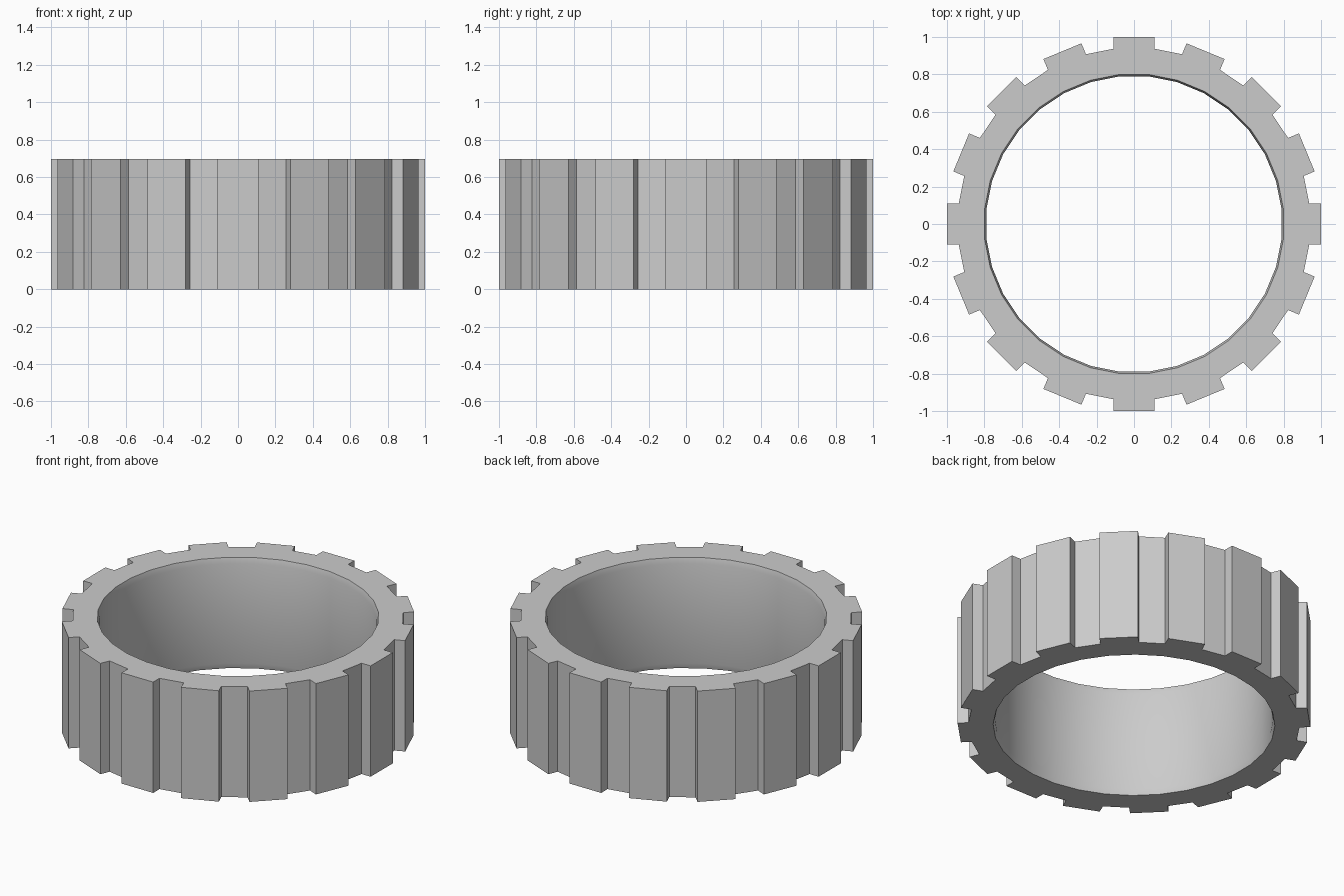
import bpy, bmesh, math

if "Cube" in bpy.data.objects:
    bpy.data.objects.remove(bpy.data.objects["Cube"])

TEETH, HEIGHT = 16, 0.697
HALF_W, R_TIP, R_ROOT = 0.11, 1.0, 0.937
R_RIM, R_BORE, LIP = 0.803, 0.793, 0.035
bm = bmesh.new()


def point(angle, radial, side, z):
    c, s = math.cos(angle), math.sin(angle)
    return bm.verts.new((radial * c - side * s, radial * s + side * c, z))


def outer_loop(z):
    # four corners per tooth: root, tip, tip, root
    return [point(2 * math.pi * i / TEETH, r, w, z) for i in range(TEETH)
            for r, w in ((R_ROOT, -HALF_W), (R_TIP, -HALF_W),
                         (R_TIP, HALF_W), (R_ROOT, HALF_W))]


def inner_loop(radius, z):
    n = TEETH * 2
    return [point(2 * math.pi * (k - 0.5) / n, radius, 0, z) for k in range(n)]


def bridge(a, b):
    n = len(a)
    for i in range(n):
        j = (i + 1) % n
        bm.faces.new((a[i], a[j], b[j], b[i]))


# toothed outer wall
bottom, top = outer_loop(0), outer_loop(HEIGHT)
bridge(bottom, top)

# bore with slightly flared lips
bore = [inner_loop(r, z) for r, z in ((R_RIM, 0), (R_BORE, LIP),
                                      (R_BORE, HEIGHT - LIP), (R_RIM, HEIGHT))]
for a, b in zip(bore, bore[1:]):
    bridge(b, a)

# flat end faces: tooth blocks plus the ring beneath them
for outer, inner in ((bottom, bore[0]), (top, bore[-1])):
    for i in range(TEETH):
        bm.faces.new(outer[4 * i:4 * i + 4])
    roots = [v for i, v in enumerate(outer) if i % 4 in (0, 3)]
    bridge(roots, inner)

bmesh.ops.recalc_face_normals(bm, faces=bm.faces)
mesh = bpy.data.meshes.new("toothed_ring")
bm.to_mesh(mesh)
bm.free()
ring = bpy.data.objects.new("toothed_ring", mesh)
bpy.context.collection.objects.link(ring)
bpy.context.view_layer.objects.active = ring
ring.select_set(True)
bpy.ops.object.shade_smooth_by_angle(angle=math.radians(30))
